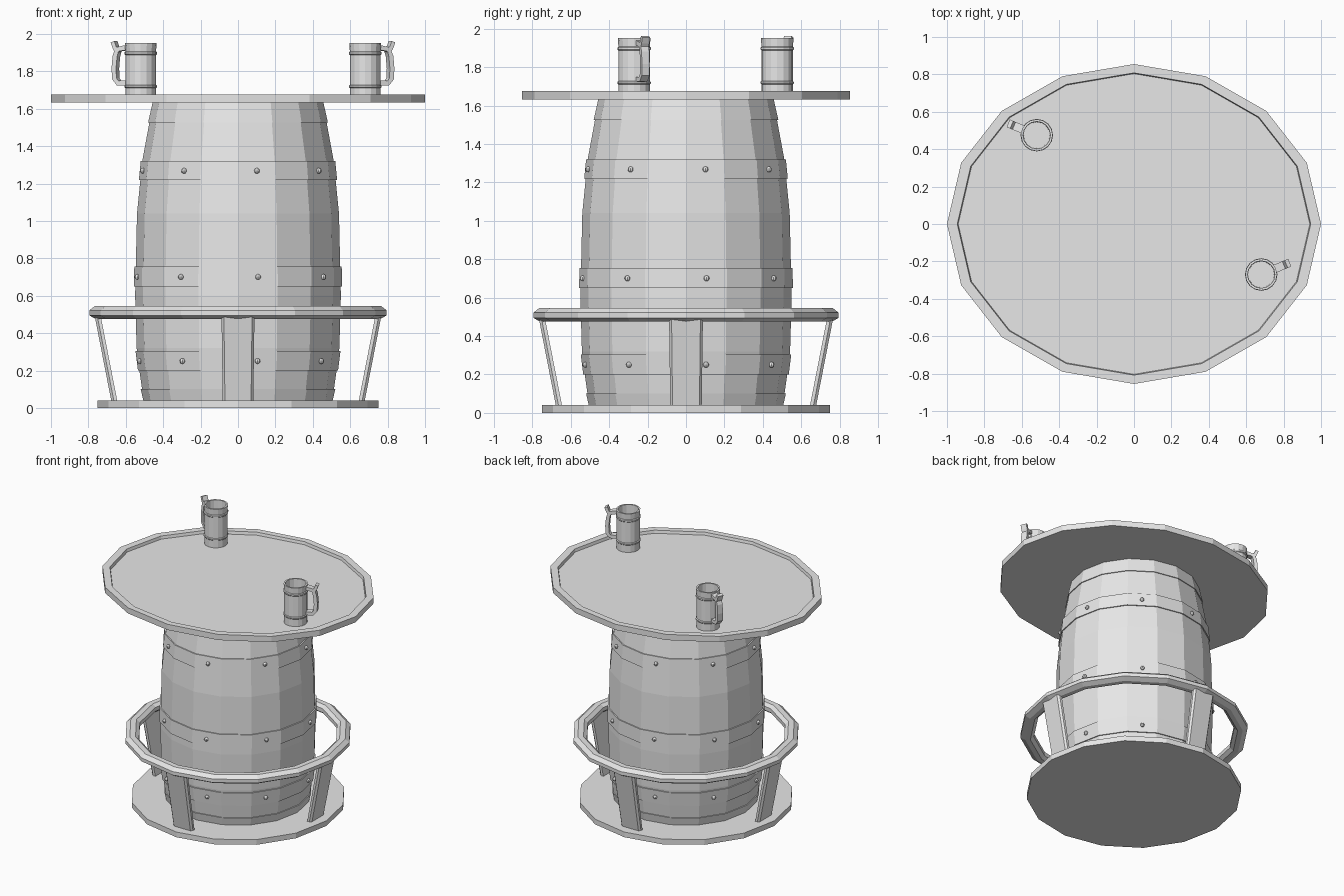
import bpy, bmesh, math
from mathutils import Vector, Matrix

if "Cube" in bpy.data.objects:
    bpy.data.objects.remove(bpy.data.objects["Cube"])

SIDES = 16
grey = bpy.data.materials.new("plain grey")
grey.diffuse_color = (0.8, 0.8, 0.8, 1)
grey.use_nodes = True
grey.node_tree.nodes["Principled BSDF"].inputs["Base Color"].default_value = grey.diffuse_color


def finish(name, bm):
    bmesh.ops.remove_doubles(bm, verts=bm.verts, dist=1e-5)
    bmesh.ops.recalc_face_normals(bm, faces=bm.faces)
    me = bpy.data.meshes.new(name)
    bm.to_mesh(me)
    bm.free()
    me.materials.append(grey)
    ob = bpy.data.objects.new(name, me)
    bpy.context.collection.objects.link(ob)
    return ob


def lathe(name, profile, closed=False, n=SIDES, sy=1.0, loc=(0, 0, 0)):
    """Spin an (r, z) profile round the z axis in n flat sides."""
    bm = bmesh.new()
    rings = []
    for i in range(n):
        a = math.tau * i / n
        rings.append([bm.verts.new((r * math.cos(a) + loc[0],
                                    r * math.sin(a) * sy + loc[1], z + loc[2]))
                      for r, z in profile])
    m = len(profile)
    for i in range(n):
        A, B = rings[i], rings[(i + 1) % n]
        for j in range(m if closed else m - 1):
            k = (j + 1) % m
            if profile[j][0] == 0:
                bm.faces.new((A[j], B[k], A[k]))
            elif profile[k][0] == 0:
                bm.faces.new((A[j], B[j], A[k]))
            else:
                bm.faces.new((A[j], B[j], B[k], A[k]))
    return finish(name, bm)


# Barrel body
BODY = [(0.497, 0.03), (0.513, 0.10), (0.527, 0.20), (0.542, 0.32), (0.55, 0.60),
        (0.54, 1.04), (0.512, 1.32), (0.474, 1.525), (0.448, 1.64)]


def body_radius(z):
    for (r0, z0), (r1, z1) in zip(BODY, BODY[1:]):
        if z <= z1:
            return r0 + (r1 - r0) * (z - z0) / (z1 - z0)
    return BODY[-1][0]


lathe("barrel", [(0, 0.03)] + BODY + [(0, 1.64)])


# Hoops hug the barrel; the end hoops have no rivets
def hoop(name, z0, z1, t):
    r0, r1 = body_radius(z0), body_radius(z1)
    lathe(name, [(r0 - 0.02, z0), (r0 + t, z0), (r1 + t, z1), (r1 - 0.02, z1)], closed=True)


hoop("bottom_end_hoop", 0.035, 0.10, 0.007)
hoop("top_end_hoop", 1.525, 1.635, 0.007)
for name, z0, z1 in (("lower", 0.20, 0.305), ("middle", 0.65, 0.755), ("upper", 1.22, 1.32)):
    hoop(name + "_hoop", z0, z1, 0.008)
    zc = (z0 + z1) / 2 - 0.002
    bm = bmesh.new()
    r = (body_radius(zc) + 0.008) * math.cos(math.pi / SIDES) + 0.004
    for i in range(8):
        a = math.radians(11.25 + 45 * i)
        bmesh.ops.create_uvsphere(bm, u_segments=8, v_segments=6, radius=0.015,
                                  matrix=Matrix.Translation((r * math.cos(a), r * math.sin(a), zc)))
    finish(name + "_hoop_rivets", bm)

# Round base plate and oval tabletop with a shallow raised rim
lathe("base_plate", [(0, 0), (0.75, 0), (0.75, 0.04), (0, 0.04)])
FLOOR = 1.655
lathe("tabletop", [(0, 1.633), (1.0, 1.633), (1.0, 1.677), (0.945, 1.677),
                   (0.94, FLOOR), (0, FLOOR)], sy=0.855)

# Foot rail with chamfered section
lathe("foot_rail", [(0.725, 0.475), (0.76, 0.475), (0.795, 0.495), (0.795, 0.522), (0.765, 0.545),
                    (0.725, 0.545), (0.70, 0.525), (0.70, 0.495)], closed=True)

# Four slanted boards holding the rail, with chamfered outer edges
SECTION = [(-0.016, -0.088), (0.002, -0.088), (0.016, -0.075),
           (0.016, 0.075), (0.002, 0.088), (-0.016, 0.088)]
for i, name in enumerate(("right", "back", "left", "front")):
    bm = bmesh.new()
    rot = Matrix.Rotation(math.pi / 2 * i, 3, 'Z')
    ends = [[bm.verts.new(rot @ Vector((r + u, v * s, z))) for u, v in SECTION]
            for r, z, s in ((0.661, 0.035, 0.93), (0.749, 0.485, 1.0))]
    for j in range(6):
        k = (j + 1) % 6
        bm.faces.new((ends[0][j], ends[0][k], ends[1][k], ends[1][j]))
    bm.faces.new(ends[0])
    bm.faces.new(ends[1])
    finish(name + "_rail_support", bm)


# Mugs: hollow cup with two raised beads, and a handle swept in its own plane
CUP = [(0, 0), (0.082, 0), (0.082, 0.055), (0.087, 0.06), (0.087, 0.068), (0.082, 0.073),
       (0.082, 0.232), (0.087, 0.237), (0.087, 0.247), (0.082, 0.252), (0.085, 0.297),
       (0.073, 0.297), (0.070, 0.02), (0, 0.02)]
HANDLE = [(0.078, 0.082), (0.125, 0.082), (0.144, 0.105), (0.147, 0.16),
          (0.141, 0.225), (0.128, 0.262), (0.078, 0.272)]
THUMB = [(0.128, 0.245), (0.143, 0.272), (0.155, 0.303)]


def sweep(bm, path, half, width, rot, loc):
    rings = []
    for i, p in enumerate(path):
        a, b = path[max(i - 1, 0)], path[min(i + 1, len(path) - 1)]
        t = Vector((b[0] - a[0], b[1] - a[1])).normalized()
        rings.append([bm.verts.new(rot @ Vector((p[0] - t.y * half * s, w * width,
                                                 p[1] + t.x * half * s)) + loc)
                      for s, w in ((-1, -1), (1, -1), (1, 1), (-1, 1))])
    for A, B in zip(rings, rings[1:]):
        for j in range(4):
            k = (j + 1) % 4
            bm.faces.new((A[j], A[k], B[k], B[j]))
    bm.faces.new(rings[0])
    bm.faces.new(rings[-1])


for name, x, y, ang in (("front", 0.68, -0.27, 22.5), ("back", -0.52, 0.475, 157.5)):
    loc = Vector((x, y, FLOOR))
    lathe(name + "_mug", CUP, loc=loc)
    rot = Matrix.Rotation(math.radians(ang), 3, 'Z')
    bm = bmesh.new()
    sweep(bm, HANDLE, 0.013, 0.022, rot, loc)
    sweep(bm, THUMB, 0.011, 0.022, rot, loc)
    finish(name + "_mug_handle", bm)
